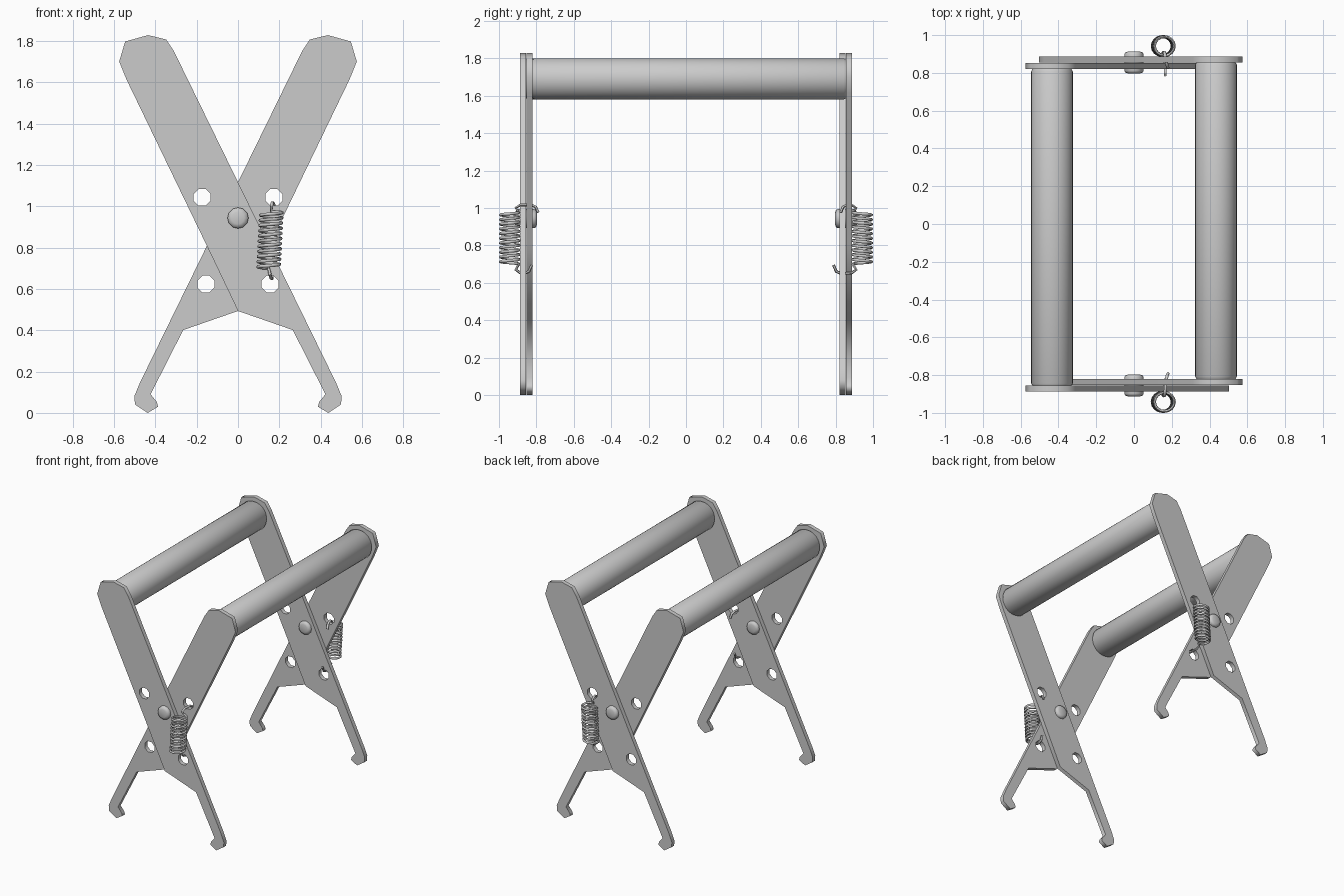
import bpy, bmesh, math
from mathutils import Matrix

if "Cube" in bpy.data.objects:
    bpy.data.objects.remove(bpy.data.objects["Cube"])

PLATE_T = 0.032          # plate thickness
OUT_Y, IN_Y = 0.872, 0.836   # centre planes of outer and inner plates


def circle(cx, cz, r, n, phase):
    return [(cx + r * math.cos(phase + i * math.tau / n),
             cz + r * math.sin(phase + i * math.tau / n)) for i in range(n)]


def curve_object(name, dims, loops, cyclic):
    cu = bpy.data.curves.new(name, 'CURVE')
    cu.dimensions = dims
    for pts in loops:
        sp = cu.splines.new('POLY')
        sp.points.add(len(pts) - 1)
        for p, c in zip(sp.points, pts):
            p.co = (*c, 1) if len(c) == 3 else (*c, 0, 1)
        sp.use_cyclic_u = cyclic
    ob = bpy.data.objects.new(name, cu)
    bpy.context.collection.objects.link(ob)
    return ob


def select(ob):
    bpy.ops.object.select_all(action='DESELECT')
    ob.select_set(True)
    bpy.context.view_layer.objects.active = ob


def lathe(name, profile, loc, n, angle):
    """Revolve (radius, y) pairs around the y axis, with capped ends."""
    bm = bmesh.new()
    rings = [[bm.verts.new((x, y, z)) for x, z in circle(0, 0, r, n, 0)]
             for r, y in profile]
    for a, b in zip(rings, rings[1:]):
        for i in range(n):
            j = (i + 1) % n
            bm.faces.new((a[i], a[j], b[j], b[i]))
    bm.faces.new(rings[0])
    bm.faces.new(rings[-1])
    bmesh.ops.recalc_face_normals(bm, faces=bm.faces)
    me = bpy.data.meshes.new(name)
    bm.to_mesh(me)
    bm.free()
    ob = bpy.data.objects.new(name, me)
    bpy.context.collection.objects.link(ob)
    ob.location = loc
    select(ob)
    bpy.ops.object.shade_smooth_by_angle(angle=math.radians(angle))
    return ob


# Arm plate outline: handle at upper left, hooked foot at lower right
ARM = [(-0.575, 1.70), (-0.546, 1.797), (-0.435, 1.828), (-0.348, 1.807),
       (-0.31, 1.75), (0, 1.116), (0.475, 0.145), (0.502, 0.08),
       (0.498, 0.04), (0.437, 0.0), (0.387, 0.03), (0.392, 0.052),
       (0.423, 0.09), (0.265, 0.401), (0, 0.493), (-0.15, 0.807),
       (-0.54, 1.614)]
HOLES = [(-0.174, 1.043), (0.155, 0.623)]


def arm_plate(name, side, y):
    loops = [ARM] + [circle(x, z, 0.044, 8, math.pi / 8) for x, z in HOLES]
    loops = [[(side * x, z) for x, z in lp] for lp in loops]
    ob = curve_object(name, '2D', loops, True)
    ob.data.fill_mode = 'BOTH'
    ob.data.extrude = PLATE_T / 2
    ob.matrix_world = Matrix.Translation((0, y, 0)) @ Matrix.Rotation(math.pi / 2, 4, 'X')
    select(ob)
    bpy.ops.object.convert(target='MESH')


# Two crossing frames, each offset sideways in opposite directions
for label, side in (("left", 1), ("right", -1)):
    front, back = (-OUT_Y, IN_Y) if side == 1 else (-IN_Y, OUT_Y)
    arm_plate(label + "_front_arm", side, front)
    arm_plate(label + "_back_arm", side, back)
    # Round grip bar between the two plates
    a, b = front + PLATE_T / 2, back - PLATE_T / 2
    lathe(label + "_grip_bar",
          [(0.103, a), (0.11, a + 0.012), (0.11, b - 0.012), (0.103, b)],
          (-side * 0.434, 0, 1.69), 40, 40)


def spring(name, s):
    """Coil with hooked ends; s is -1 for the front, 1 for the back."""
    top_plate, low_plate = (IN_Y, OUT_Y) if s < 0 else (OUT_Y, IN_Y)
    y_axis, r, turns, steps = 0.942, 0.05, 11, 16
    t_in, l_in = top_plate - 0.02, low_plate - 0.02
    pts = [(0.18, t_in - 0.025, 0.975), (0.175, t_in - 0.012, 1.005),
           (0.17, t_in + 0.01, 1.016), (0.165, 0.885, 1.016),
           (0.162, 0.91, 1.0)]
    n = turns * steps
    for i in range(n + 1):
        f = i / n
        a = -math.pi / 2 + i * math.tau / steps
        pts.append((0.162 - 0.014 * f + r * 1.05 * math.cos(a),
                    y_axis + r * math.sin(a), 0.975 - 0.275 * f))
    pts += [(0.155, 0.91, 0.67), (0.16, 0.885, 0.652),
            (0.165, l_in + 0.01, 0.65), (0.165, l_in - 0.012, 0.66),
            (0.165, l_in - 0.028, 0.695)]
    ob = curve_object(name, '3D', [[(x, s * y, z) for x, y, z in pts]], False)
    ob.data.bevel_depth = 0.008
    ob.data.bevel_resolution = 1
    ob.data.use_fill_caps = True
    select(ob)
    bpy.ops.object.convert(target='MESH')
    bpy.ops.object.shade_smooth_by_angle(angle=math.radians(60))


# Pivot rivets and springs on both ends
for label, s in (("front", -1), ("back", 1)):
    lathe(label + "_pivot_rivet",
          [(0.03, s * 0.796), (0.046, s * 0.802), (0.051, s * 0.812),
           (0.051, s * 0.898), (0.046, s * 0.908), (0.03, s * 0.914)],
          (0, 0, 0.943), 12, 50)
    spring(label + "_spring", s)
